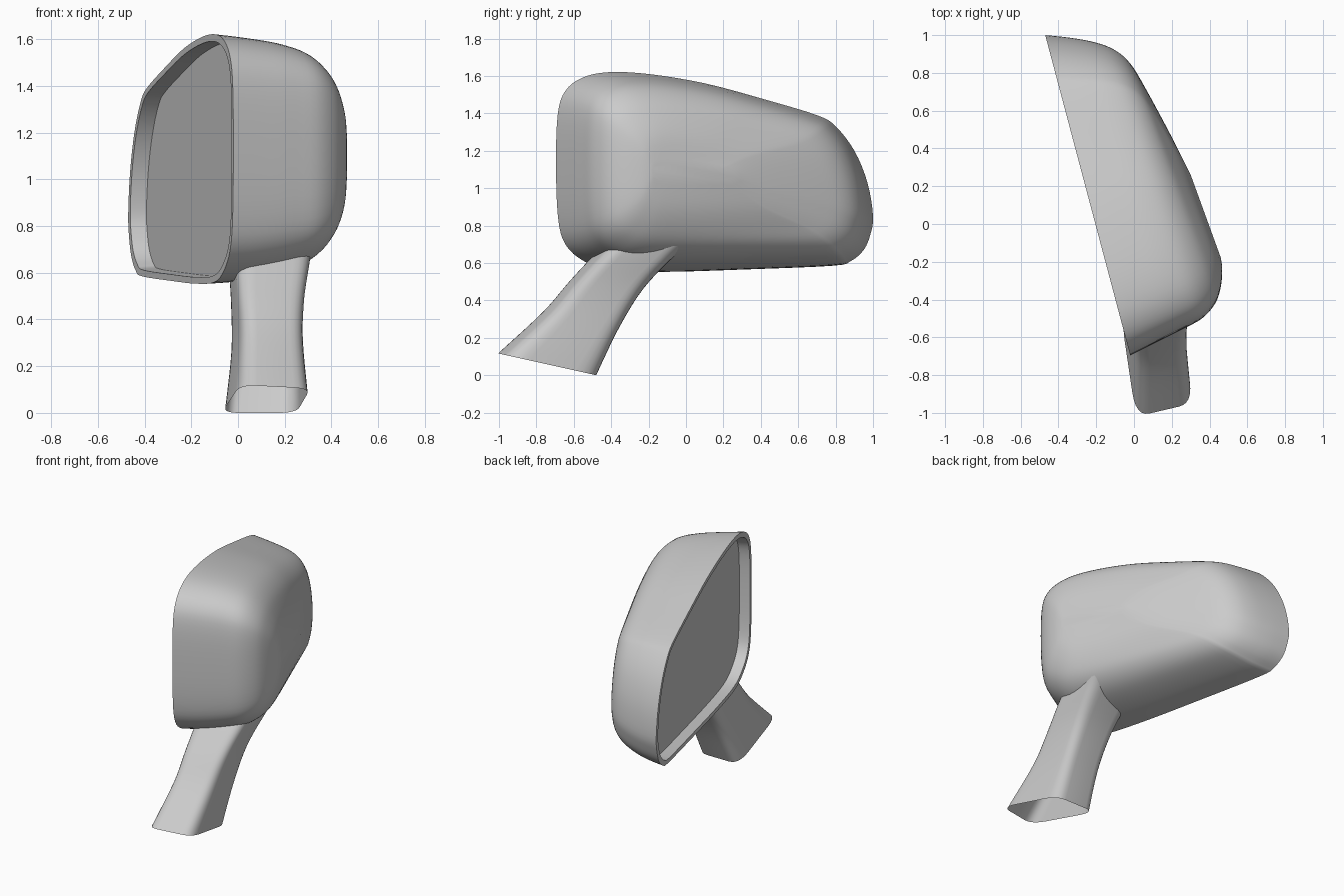
import bpy, bmesh, math
from mathutils import Vector

cube = bpy.data.objects.get("Cube")
if cube:
    bpy.data.objects.remove(cube, do_unlink=True)

grey = bpy.data.materials.new("plain grey")
grey.use_nodes = True
colour = (0.6, 0.6, 0.6, 1)
grey.diffuse_color = colour
grey.node_tree.nodes["Principled BSDF"].inputs["Base Color"].default_value = colour


def smooth(points, steps, closed=False):
    """Catmull-Rom interpolation of tuples of any length."""
    n = len(points)
    pick = (lambda i: points[i % n]) if closed else (lambda i: points[max(0, min(n - 1, i))])
    out = []
    for i in range(n if closed else n - 1):
        for s in range(steps):
            t = s / steps
            out.append(tuple(
                b + t * (c - a) / 2 + t * t * (a - 2.5 * b + 2 * c - d / 2) + t ** 3 * (1.5 * (b - c) + (d - a) / 2)
                for a, b, c, d in zip(pick(i - 1), pick(i), pick(i + 1), pick(i + 2))))
    return out if closed else out + [points[-1]]


def loft(name, rings, cap_start=False, cap_end=False):
    bm = bmesh.new()
    rows = [[bm.verts.new(p) for p in ring] for ring in rings]
    for a, b in zip(rows, rows[1:]):
        for i in range(len(a)):
            j = (i + 1) % len(a)
            bm.faces.new((a[i], a[j], b[j], b[i]))
    if cap_start:
        bm.faces.new(rows[0])
    if cap_end:
        bm.faces.new(rows[-1])
    bmesh.ops.recalc_face_normals(bm, faces=bm.faces)
    return finish(name, bm)


def finish(name, bm):
    mesh = bpy.data.meshes.new(name)
    bm.to_mesh(mesh)
    bm.free()
    mesh.materials.append(grey)
    ob = bpy.data.objects.new(name, mesh)
    bpy.context.collection.objects.link(ob)
    bpy.ops.object.select_all(action='DESELECT')
    ob.select_set(True)
    bpy.context.view_layer.objects.active = ob
    bpy.ops.object.shade_smooth_by_angle(angle=math.radians(40))
    return ob


# Housing outline (y, z), then made relative to its bounding box
outline = smooth([
    (-.70, 1.15), (-.69, 1.4), (-.65, 1.52), (-.56, 1.59), (-.42, 1.62), (-.2, 1.61),
    (.1, 1.56), (.4, 1.48), (.7, 1.39), (.8, 1.33), (.9, 1.2), (.97, 1.03), (1, .85),
    (.985, .75), (.95, .67), (.88, .61), (.78, .585), (.3, .565), (-.1, .553),
    (-.4, .56), (-.55, .61), (-.65, .70), (-.69, .85)], 4, True)
outline = [((y + .7) / 1.7, (z - .55) / 1.07) for y, z in outline]


def ring(layer, shrink=0.0, depth=0.0):
    """Outline between a near and a far upright edge, optionally inset and sunk."""
    nx, ny, fx, fy, low, high = layer
    pts = []
    for u, v in outline:
        u = .45 + (u - .45) * (1 - shrink * .65)
        v = .48 + (v - .48) * (1 - shrink)
        pts.append((nx + (fx - nx) * u + depth * .966, ny + (fy - ny) * u + depth * .26,
                    low + (high - low) * v))
    return pts


# Housing layers: near x, near y, far x, far y, bottom, top
layers = [
    (-.02, -.695, -.47, 1.0, .55, 1.62),
    (.10, -.635, -.33, .985, .56, 1.605),
    (.25, -.56, -.20, .96, .59, 1.58),
    (.36, -.50, -.10, .92, .63, 1.54),
    (.43, -.42, -.02, .85, .69, 1.47),
    (.46, -.33, .06, .72, .77, 1.38),
    (.467, -.24, .20, .46, .89, 1.27),
    (.46, -.18, .30, .26, 1.04, 1.13)]
rim = layers[0]
wall = [ring(rim, .065, .07), ring(rim, .055)]
loft("housing", wall + [ring(k) for k in smooth(layers, 4)], cap_end=True)

# Flat glass at the bottom of the recess
bm = bmesh.new()
face = bm.faces.new([bm.verts.new(p) for p in wall[0]])
bm.normal_update()
if face.normal.x > 0:
    face.normal_flip()
finish("mirror_glass", bm)


def rounded(corners, cut=.24, steps=6):
    pts = []
    for i, c in enumerate(corners):
        a = c.lerp(corners[i - 1], cut)
        b = c.lerp(corners[(i + 1) % 4], cut)
        for s in range(steps + 1):
            t = s / steps
            pts.append(a.lerp(c, t).lerp(c.lerp(b, t), t))
    return pts


# Stalk sections: front y, z; rear y, z; x of front left, front right, rear right, rear left
sections = [
    (-1.02, .12, -.48, 0, .01, .31, .25, -.07),
    (-.78, .34, -.36, .25, .02, .285, .25, -.04),
    (-.64, .50, -.23, .46, .01, .29, .26, -.04),
    (-.51, .64, -.07, .63, 0, .31, .29, -.05),
    (-.42, .73, .02, .71, 0, .32, .31, -.05)]
stalk = []
for fy, fz, ry, rz, fl, fr, rr, rl in smooth(sections, 5):
    slant = .07
    stalk.append(rounded([
        Vector((fl, fy, fz)), Vector((fr, fy + slant, fz + (rz - fz) * .13)),
        Vector((rr, ry, rz)), Vector((rl, ry, rz))]))
loft("stalk", stalk)
